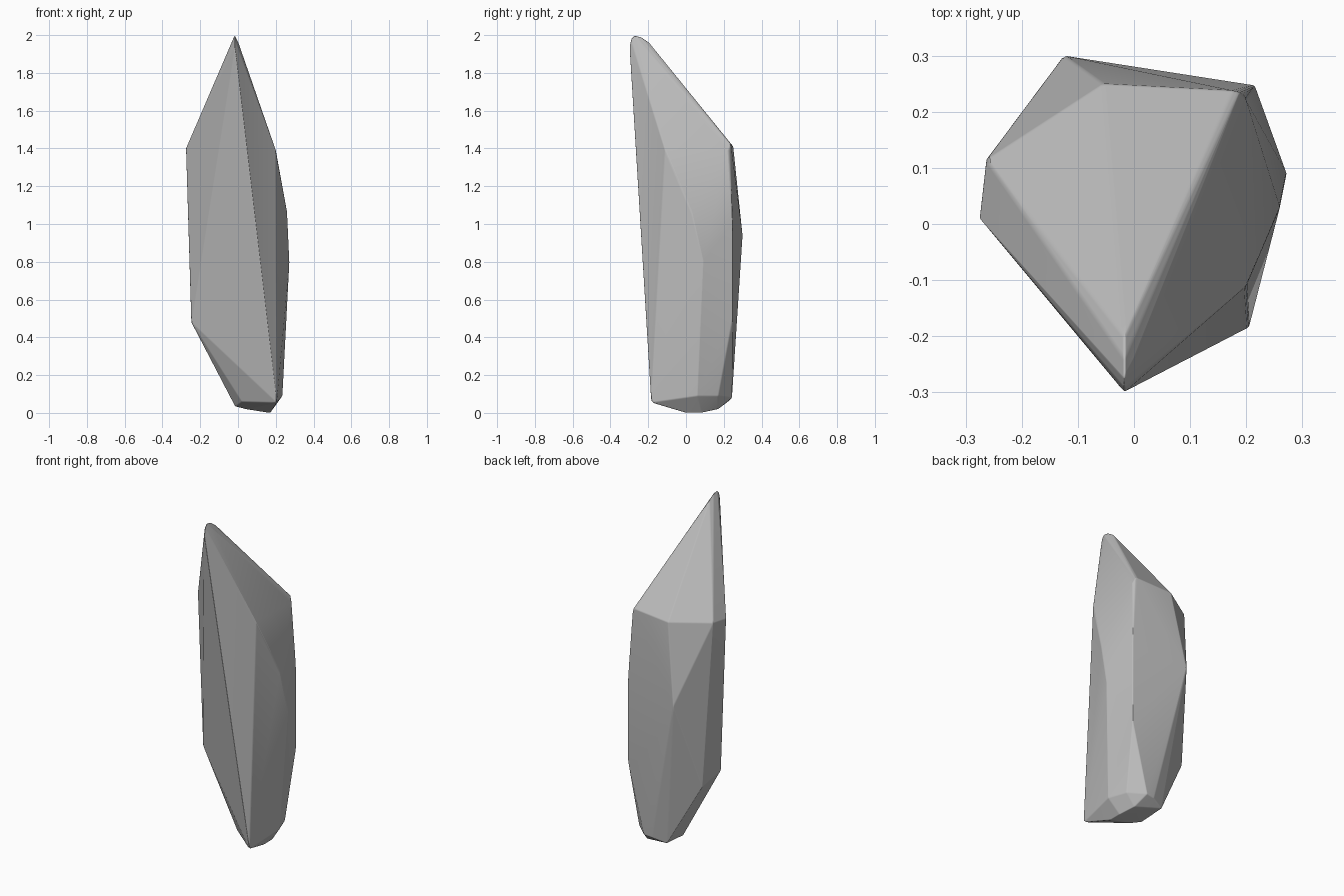
import bpy, bmesh, math

cube = bpy.data.objects.get("Cube")
if cube:
    bpy.data.objects.remove(cube, do_unlink=True)

# Corner groups of the faceted crystal
tip = [(-.017, -.3, 1.94), (-.017, -.292, 1.98), (-.017, -.275, 2.0), (-.017, -.24, 1.992),
       (-.017, -.2, 1.965), (.002, -.24, 1.96)]
shoulder = [(-.275, .01, 1.4), (-.263, .115, 1.41), (-.055, .25, 1.41), (.175, .238, 1.425),
            (.188, .235, 1.42), (.2, .225, 1.39), (.2, -.11, 1.39)]
waist = [(-.125, .3, .94), (.26, .03, 1.06), (.272, .09, .8), (.215, .247, .5), (.215, .247, 1.0)]
skirt = [(-.247, .02, .48), (-.215, .15, .42), (.235, .06, .09), (.195, .17, .09)]
foot = [(.205, -.185, .055), (.02, -.035, .06), (-.015, .05, .035), (-.02, .21, .05), (.06, .24, .075),
        (.11, .243, .08), (.17, .0, .0), (.17, .08, .0), (.04, .02, .02), (.14, .17, .02)]

mat = bpy.data.materials.new("stone_grey")
mat.use_nodes = True
grey = (.5, .5, .5, 1)
mat.diffuse_color = grey
mat.node_tree.nodes["Principled BSDF"].inputs["Base Color"].default_value = grey

# Wrap the corners in one closed shell
bm = bmesh.new()
for p in tip + shoulder + waist + skirt + foot:
    bm.verts.new(p)
bmesh.ops.convex_hull(bm, input=bm.verts[:])
loose = [v for v in bm.verts if not v.link_faces]
bmesh.ops.delete(bm, geom=loose, context="VERTS")
bmesh.ops.recalc_face_normals(bm, faces=bm.faces[:])
mesh = bpy.data.meshes.new("crystal_rock")
bm.to_mesh(mesh)
bm.free()
mesh.materials.append(mat)
rock = bpy.data.objects.new("crystal_rock", mesh)
bpy.context.collection.objects.link(rock)

# Flat facets with softly worn edges
bpy.context.view_layer.objects.active = rock
rock.select_set(True)
bpy.ops.object.shade_smooth()
bevel = rock.modifiers.new("worn_edges", "BEVEL")
bevel.width = .005
bevel.segments = 2
bevel.limit_method = "ANGLE"
bevel.angle_limit = math.radians(12)
bevel.harden_normals = True
